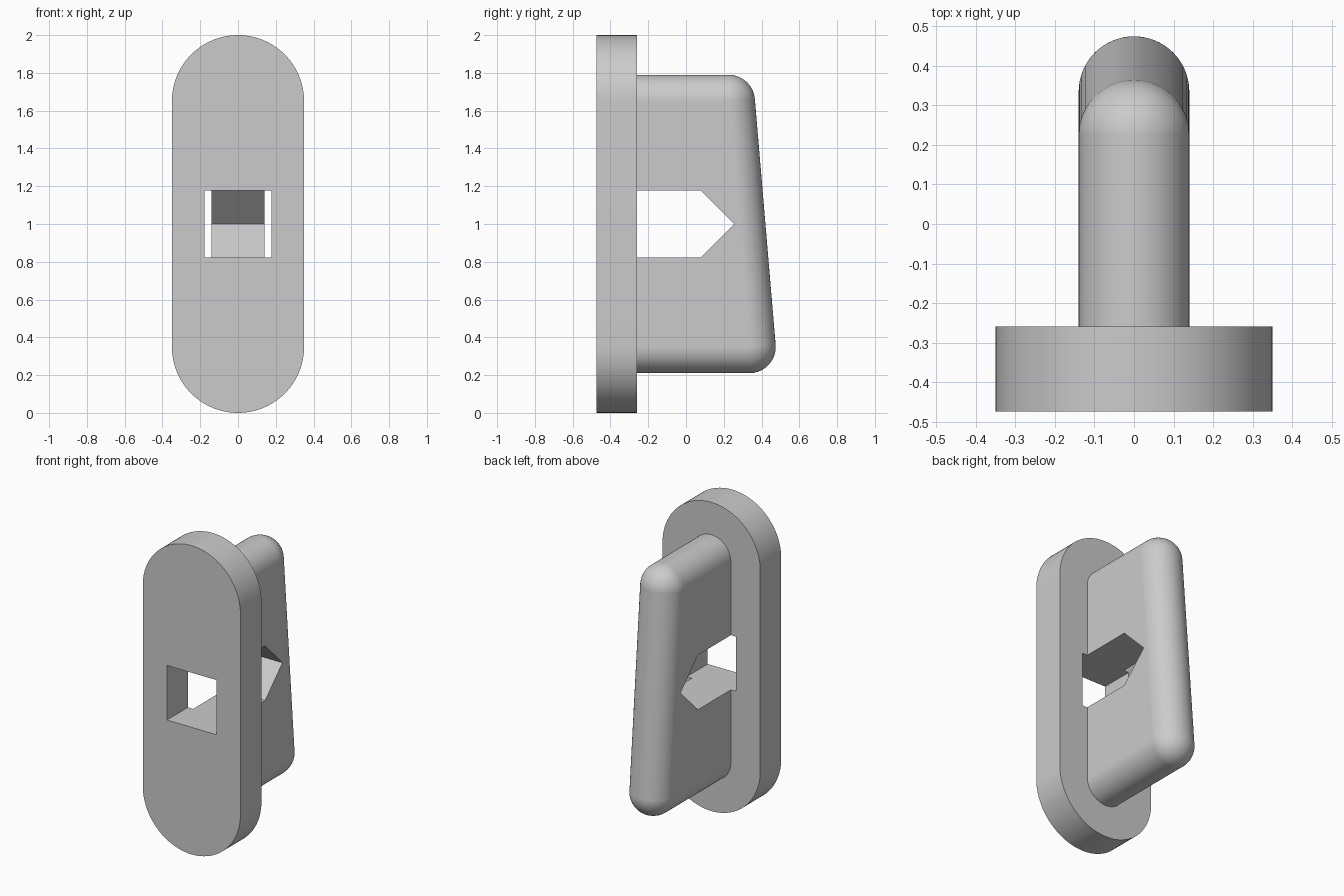
import bpy, bmesh
from math import sin, cos, pi, atan2

if "Cube" in bpy.data.objects:
    bpy.data.objects.remove(bpy.data.objects["Cube"])

grey = bpy.data.materials.new("plain grey")
grey.use_nodes = True
colour = (0.6, 0.6, 0.6, 1)
grey.diffuse_color = colour
grey.node_tree.nodes["Principled BSDF"].inputs["Base Color"].default_value = colour

FRONT, BACK = -0.475, -0.26     # plate faces
PLATE_R, FIN_R, SLOT = 0.35, 0.14, 0.177
MID = 1.0


def make_object(name, bm):
    bmesh.ops.recalc_face_normals(bm, faces=bm.faces)
    mesh = bpy.data.meshes.new(name)
    bm.to_mesh(mesh)
    bm.free()
    mesh.materials.append(grey)
    obj = bpy.data.objects.new(name, mesh)
    bpy.context.collection.objects.link(obj)
    return obj


def prism(name, points, offset):
    """Extrude a closed outline along an offset vector."""
    bm = bmesh.new()
    face = bm.faces.new([bm.verts.new(p) for p in points])
    moved = bmesh.ops.extrude_face_region(bm, geom=[face])["geom"]
    bmesh.ops.translate(bm, vec=offset,
                        verts=[v for v in moved if isinstance(v, bmesh.types.BMVert)])
    return make_object(name, bm)


def arc(a, b, steps):
    return [a + (b - a) * i / steps for i in range(steps + 1)]


def cut(obj, cutter):
    cutter.hide_render = True
    mod = obj.modifiers.new("opening", "BOOLEAN")
    mod.object = cutter
    mod.solver = "EXACT"
    bpy.ops.object.select_all(action="DESELECT")
    bpy.context.view_layer.objects.active = obj
    obj.select_set(True)
    bpy.ops.object.modifier_apply(modifier=mod.name)
    bpy.data.objects.remove(cutter)
    bpy.ops.object.shade_smooth_by_angle(angle=pi / 6)


# Round-ended plate with a square opening
outline = [(PLATE_R * cos(a), FRONT, 2 - PLATE_R + PLATE_R * sin(a)) for a in arc(0, pi, 48)]
outline += [(PLATE_R * cos(a), FRONT, PLATE_R + PLATE_R * sin(a)) for a in arc(pi, 2 * pi, 48)]
plate = prism("face_plate", outline, (0, BACK - FRONT, 0))
square = [(x * SLOT, FRONT - 0.1, MID + z * SLOT)
          for x, z in ((-1, -1), (1, -1), (1, 1), (-1, 1))]
cut(plate, prism("square_cutter", square, (0, 0.5, 0)))

# Fully rounded, slanted fin: yz outlines lofted across the thickness
low, high = (0.335, 0.35), (0.225, 1.65)    # corner centres (y, z)
tilt = atan2(low[0] - high[0], high[1] - low[1])
root = BACK - 0.01
bm = bmesh.new()
rings = []
for a in arc(-pi / 2, pi / 2, 32):
    x, r = FIN_R * sin(a), FIN_R * cos(a)
    ring = [(x, root, low[1] - r)]
    for centre, start, end in ((low, -pi / 2, tilt), (high, tilt, pi / 2)):
        ring += [(x, centre[0] + r * cos(t), centre[1] + r * sin(t))
                 for t in arc(start, end, 14)]
    ring.append((x, root, high[1] + r))
    rings.append([bm.verts.new(p) for p in ring])
for one, two in zip(rings, rings[1:]):
    for i in range(len(one) - 1):
        bm.faces.new((one[i], one[i + 1], two[i + 1], two[i]))
bm.faces.new([ring[0] for ring in rings] + [ring[-1] for ring in reversed(rings)])
bm.faces.new(rings[0])
bm.faces.new(rings[-1])
bmesh.ops.remove_doubles(bm, verts=bm.verts, dist=0.0001)
fin = make_object("rounded_fin", bm)

# Pointed opening through the fin
arrow = [(-0.3, root - 0.1, MID - SLOT), (-0.3, 0.078, MID - SLOT), (-0.3, 0.255, MID),
         (-0.3, 0.078, MID + SLOT), (-0.3, root - 0.1, MID + SLOT)]
cut(fin, prism("arrow_cutter", arrow, (0.6, 0, 0)))

# Keep the flat sides of the fin evenly shaded
weighted = fin.modifiers.new("even shading", "WEIGHTED_NORMAL")
weighted.keep_sharp = True
